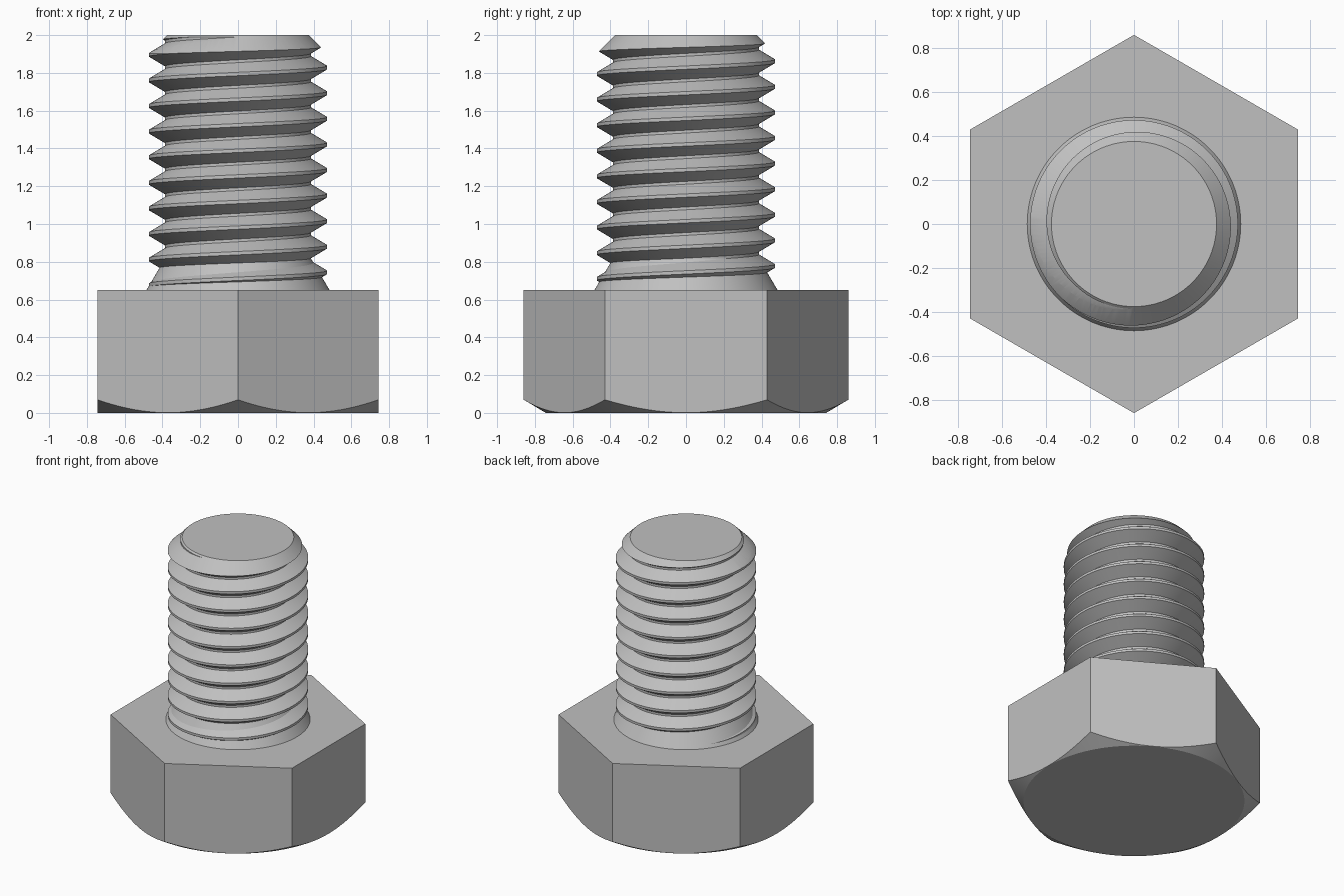
import bpy
import bmesh
from math import sin, cos, pi

if "Cube" in bpy.data.objects:
    bpy.data.objects.remove(bpy.data.objects["Cube"], do_unlink=True)

HEAD_TOP, TOP = 0.65, 2.0
PITCH, CREST, ROOT = 0.1355, 0.472, 0.386
CREST_Z = 1.828          # height of a crest on the +x side
STEPS = 128

# Plain grey steel
steel = bpy.data.materials.new("steel_grey")
steel.use_nodes = True
grey = (0.53, 0.53, 0.53, 1)
steel.diffuse_color = grey
steel.node_tree.nodes["Principled BSDF"].inputs["Base Color"].default_value = grey


def make_object(name, bm):
    bmesh.ops.recalc_face_normals(bm, faces=bm.faces)
    mesh = bpy.data.meshes.new(name)
    bm.to_mesh(mesh)
    bm.free()
    mesh.materials.append(steel)
    obj = bpy.data.objects.new(name, mesh)
    bpy.context.collection.objects.link(obj)
    return obj


def lathe(name, profile, sides, phase=0.0):
    """Closed solid of revolution from (radius, height) points."""
    bm = bmesh.new()
    rings = []
    for r, z in profile:
        angles = [phase + 2 * pi * i / sides for i in range(sides)]
        rings.append([bm.verts.new((r * cos(a), r * sin(a), z)) for a in angles])
    for low, high in zip(rings, rings[1:]):
        for i in range(sides):
            j = (i + 1) % sides
            bm.faces.new((low[i], low[j], high[j], high[i]))
    bm.faces.new(rings[0])
    bm.faces.new(rings[-1])
    return make_object(name, bm)


def trim(obj, cutter):
    """Keep only the part of obj inside cutter."""
    cutter.hide_render = True
    mod = obj.modifiers.new("trim", 'BOOLEAN')
    mod.operation, mod.solver, mod.object = 'INTERSECT', 'EXACT', cutter
    bpy.context.view_layer.objects.active = obj
    bpy.ops.object.modifier_apply(modifier=mod.name)
    bpy.data.objects.remove(cutter, do_unlink=True)


def smooth(obj):
    bpy.ops.object.select_all(action='DESELECT')
    obj.select_set(True)
    bpy.context.view_layer.objects.active = obj
    bpy.ops.object.shade_smooth_by_angle(angle=pi / 7)


def helical_thread(name):
    """Right-handed screw solid, overlong at both ends."""
    bm = bmesh.new()
    crest_half = 0.009
    root_half = 0.0075
    section = [(CREST, -crest_half), (CREST, crest_half),
               (ROOT, PITCH / 2 - root_half), (ROOT, PITCH / 2 + root_half)]
    lines = [(r, CREST_Z + turn * PITCH + dz)
             for turn in range(-11, 3) for r, dz in section]
    columns = []
    for i in range(STEPS + 1):
        a = 2 * pi * i / STEPS
        rise = PITCH * i / STEPS
        columns.append([bm.verts.new((r * cos(a), r * sin(a), z + rise))
                        for r, z in lines])
    for left, right in zip(columns, columns[1:]):
        for k in range(len(lines) - 1):
            bm.faces.new((left[k], right[k], right[k + 1], left[k + 1]))
    bmesh.ops.remove_doubles(bm, verts=bm.verts, dist=0.0001)
    # Close each open end with a fan to the axis
    open_edges = [e for e in bm.edges if e.is_boundary]
    heights = [v.co.z for v in bm.verts]
    middle = (min(heights) + max(heights)) / 2
    bottom = bm.verts.new((0, 0, min(heights)))
    top = bm.verts.new((0, 0, max(heights)))
    for e in open_edges:
        hub = top if e.verts[0].co.z > middle else bottom
        bm.faces.new((e.verts[0], e.verts[1], hub))
    return make_object(name, bm)


# Hexagonal head with a conical chamfer under the corners
head = lathe("hex_head", [(0.859, 0), (0.859, HEAD_TOP)], 6, pi / 2)
trim(head, lathe("head_cutter", [(0.742, 0), (1.079, 0.2), (1.079, 0.8)], 144))
smooth(head)

# Threaded shank with a chamfered tip
shank = helical_thread("threaded_shank")
trim(shank, lathe("shank_cutter", [(0.6, 0.6), (0.6, TOP - 0.225), (0.375, TOP)], STEPS))
smooth(shank)

# Tapered collar where the thread runs out at the head
collar = lathe("shank_collar", [(0.485, HEAD_TOP - 0.005), (0.485, HEAD_TOP),
                                (0.37, HEAD_TOP + 0.195)], STEPS)
smooth(collar)
